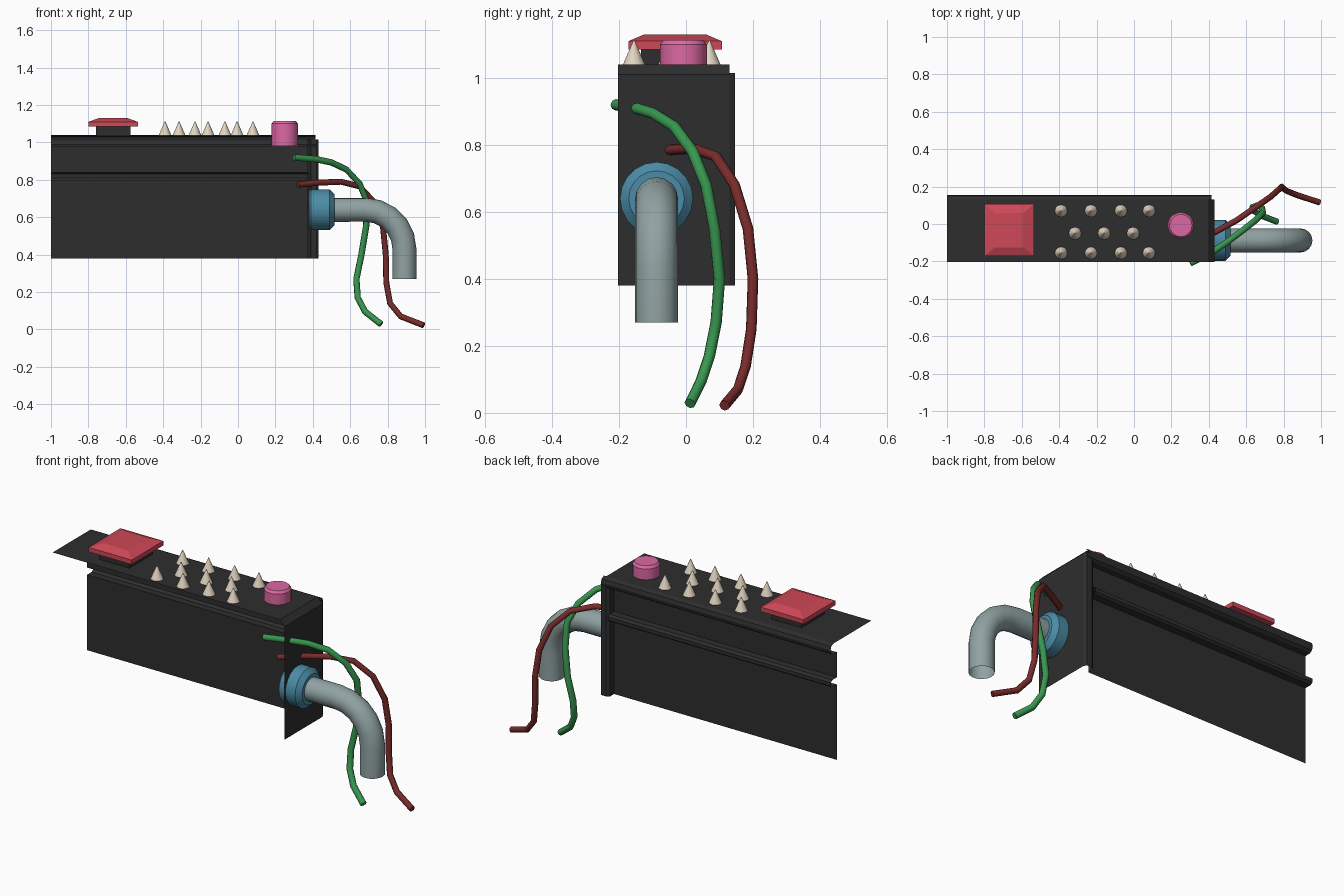
import bpy, bmesh, math
from mathutils import Vector

if "Cube" in bpy.data.objects:
    bpy.data.objects.remove(bpy.data.objects["Cube"])


def mat(name, rgb):
    m = bpy.data.materials.new(name)
    m.diffuse_color = (*rgb, 1)
    m.use_nodes = True
    m.node_tree.nodes["Principled BSDF"].inputs["Base Color"].default_value = m.diffuse_color
    return m


BLACK = mat("black_metal", (0.027, 0.027, 0.027))
RED = mat("button_red", (0.62, 0.065, 0.095))
PINK = mat("knob_pink", (0.72, 0.14, 0.36))
IVORY = mat("ivory", (0.76, 0.66, 0.53))
BLUE = mat("connector_blue", (0.07, 0.26, 0.38))
GREY = mat("pipe_grey", (0.28, 0.36, 0.36))
GREEN = mat("wire_green", (0.04, 0.31, 0.08))
DARKRED = mat("wire_dark_red", (0.19, 0.024, 0.024))


def mesh_obj(name, verts, faces, m, angle=None):
    me = bpy.data.meshes.new(name)
    me.from_pydata(verts, [], faces)
    bm = bmesh.new()
    bm.from_mesh(me)
    bmesh.ops.recalc_face_normals(bm, faces=bm.faces)
    bm.to_mesh(me)
    bm.free()
    me.materials.append(m)
    ob = bpy.data.objects.new(name, me)
    bpy.context.collection.objects.link(ob)
    if angle:
        bpy.ops.object.select_all(action='DESELECT')
        bpy.context.view_layer.objects.active = ob
        ob.select_set(True)
        bpy.ops.object.shade_smooth_by_angle(angle=math.radians(angle))
    return ob


def sheet(name, pts, axis, a, b):
    """Open profile swept along an axis into a folded thin sheet."""
    def put(p, t):
        v = list(p)
        v.insert(axis, t)
        return v
    n = len(pts)
    verts = [put(p, a) for p in pts] + [put(p, b) for p in pts]
    faces = [(i, i + n, i + n + 1, i + 1) for i in range(n - 1)]
    return mesh_obj(name, verts, faces, BLACK)


def rings(name, loops, m, caps=(True, True), angle=None):
    """Skin a list of equal-size vertex loops."""
    n = len(loops[0])
    verts = [v for lp in loops for v in lp]
    faces = [(k * n + i, k * n + (i + 1) % n, (k + 1) * n + (i + 1) % n, (k + 1) * n + i)
             for k in range(len(loops) - 1) for i in range(n)]
    if caps[0]:
        faces.append(tuple(range(n)))
    if caps[1]:
        faces.append(tuple(range((len(loops) - 1) * n, len(loops) * n)))
    return mesh_obj(name, verts, faces, m, angle)


def lathe(name, centre, prof, n, m, axis=2, angle=35):
    """Revolve (radius, offset) pairs about x (0) or z (2)."""
    c = Vector(centre)
    loops = []
    for r, h in prof:
        lp = []
        for i in range(n):
            t = 2 * math.pi * i / n
            u, w = r * math.cos(t), r * math.sin(t)
            lp.append(c + Vector((h, u, w) if axis == 0 else (u, w, h)))
        loops.append(lp)
    return rings(name, loops, m, angle=angle)


def tube(name, pts, r, n, m, caps):
    """Round tube along a path, frame carried along to avoid twist."""
    P = [Vector(p) for p in pts]
    side = Vector((0, 1, 0))
    loops = []
    for i, p in enumerate(P):
        t = (P[min(i + 1, len(P) - 1)] - P[max(i - 1, 0)]).normalized()
        side = (side - t * side.dot(t)).normalized()
        up = t.cross(side)
        loops.append([p + r * (math.cos(2 * math.pi * k / n) * side +
                               math.sin(2 * math.pi * k / n) * up) for k in range(n)])
    return rings(name, loops, m, caps, 50)


# folded casing: top and right end, open at the front, left and bottom
sheet("top_and_end_cover", [(-1, 1.04), (0.40, 1.04), (0.43, 1.01), (0.43, 0.38)], 1, -0.203, 0.13)
# rounded back edge of the top
sheet("top_back_rail", [(0.13, 1.04), (0.15, 1.03), (0.156, 1.01), (0.15, 0.99),
                        (0.135, 0.98), (0.10, 0.98)], 0, -1, 0.415)
# recessed back wall with a raised rail
sheet("back_wall", [(0.10, 0.98), (0.10, 0.84), (0.14, 0.84), (0.153, 0.83), (0.153, 0.81),
                    (0.14, 0.80), (0.10, 0.80), (0.10, 0.38)], 0, -1, 0.373)
# upright corner post
sheet("corner_post", [(0.43, 0.13), (0.42, 0.147), (0.39, 0.147), (0.373, 0.135),
                      (0.373, 0.10)], 2, 0.38, 1.015)


# square push button on a stem
def square(x0, x1, y0, y1, z):
    return [(x0, y0, z), (x1, y0, z), (x1, y1, z), (x0, y1, z)]


rings("button_cap", [square(-0.80, -0.535, -0.172, 0.107, 1.085),
                     square(-0.80, -0.535, -0.172, 0.107, 1.11),
                     square(-0.745, -0.59, -0.125, 0.06, 1.13)], RED)
rings("button_stem", [square(-0.76, -0.575, -0.135, 0.07, 1.035),
                      square(-0.76, -0.575, -0.135, 0.07, 1.086)], BLACK)

# rows of studs
for y, xs in ((0.07, (-0.39, -0.23, -0.07, 0.08)),
              (-0.05, (-0.315, -0.16, -0.005)),
              (-0.155, (-0.39, -0.23, -0.07, 0.08))):
    for x in xs:
        lathe("stud", (x, y, 0), [(0.034, 1.038), (0.002, 1.112)], 12, IVORY)

# round knob
lathe("knob", (0.25, -0.008, 0), [(0.07, 0.98), (0.07, 1.10), (0.06, 1.114)], 20, PINK)

# hose connector and bent hose
lathe("hose_connector", (0, -0.088, 0.64),
      [(0.10, 0.38), (0.109, 0.39), (0.109, 0.49), (0.083, 0.515)], 20, BLUE, axis=0)
bend = [(0.68 + 0.21 * math.sin(a), -0.088, 0.43 + 0.21 * math.cos(a))
        for a in (math.pi / 2 * k / 5 for k in range(6))]
tube("hose", [(0.49, -0.088, 0.64)] + bend + [(0.89, -0.088, 0.27)], 0.064, 16, GREY, (False, False))

# loose wires
tube("green_wire", [(0.30, -0.21, 0.92), (0.42, -0.15, 0.91), (0.50, -0.095, 0.893),
                    (0.58, -0.035, 0.855), (0.65, 0.02, 0.78), (0.69, 0.06, 0.68),
                    (0.685, 0.085, 0.55), (0.66, 0.10, 0.40), (0.633, 0.09, 0.27),
                    (0.64, 0.07, 0.17), (0.68, 0.045, 0.095), (0.765, 0.012, 0.028)],
     0.017, 8, GREEN, (True, True))
tube("red_wire", [(0.32, -0.11, 0.775), (0.43, -0.045, 0.785), (0.55, 0.02, 0.79),
                  (0.65, 0.09, 0.765), (0.73, 0.145, 0.68), (0.775, 0.185, 0.55),
                  (0.79, 0.20, 0.40), (0.793, 0.195, 0.25), (0.813, 0.178, 0.14),
                  (0.87, 0.155, 0.07), (0.993, 0.115, 0.022)],
     0.016, 8, DARKRED, (True, True))
